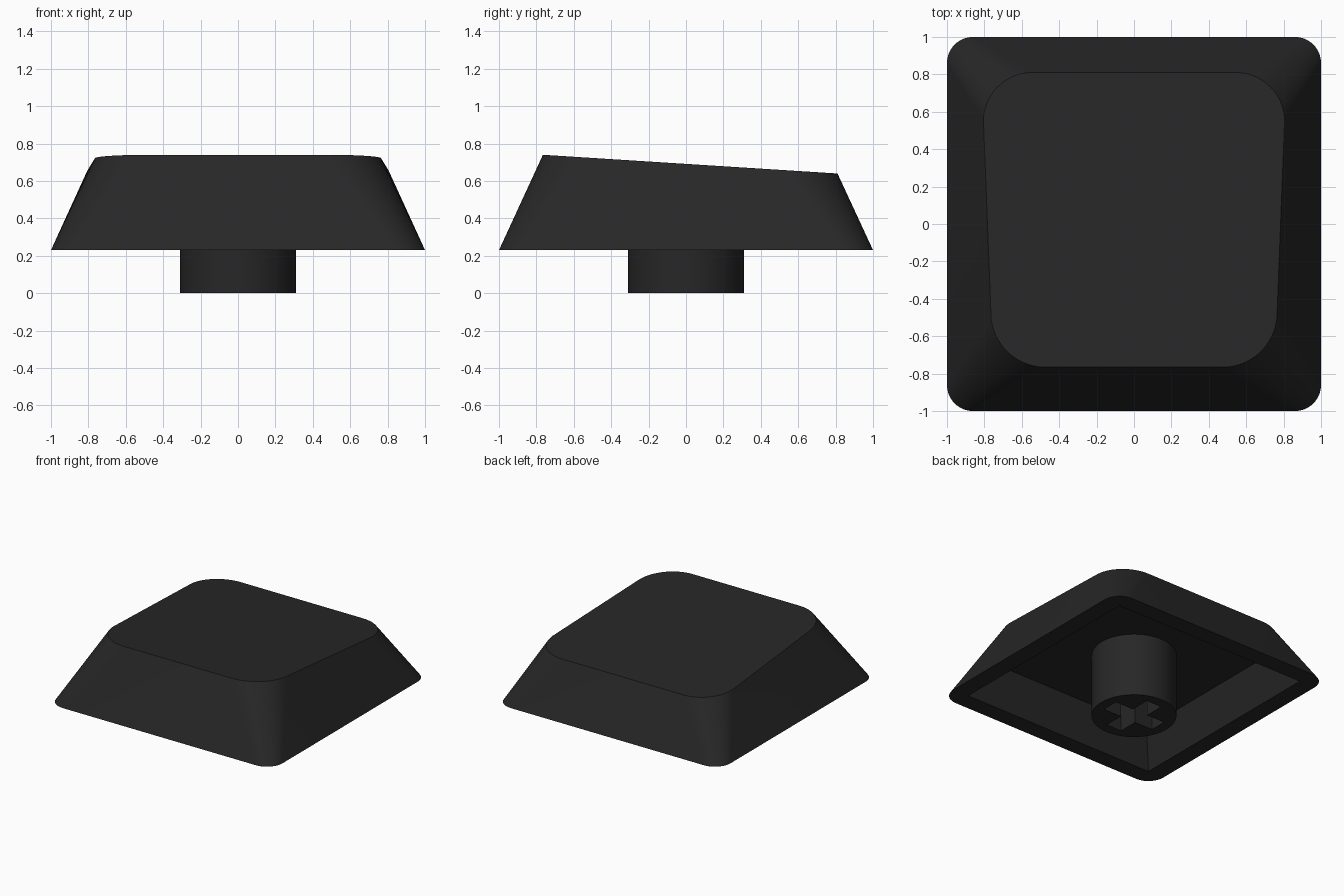
import bpy, bmesh, math

if "Cube" in bpy.data.objects:
    bpy.data.objects.remove(bpy.data.objects["Cube"])

black = bpy.data.materials.new("black plastic")
black.diffuse_color = (0.02, 0.02, 0.02, 1)
black.use_nodes = True
black.node_tree.nodes["Principled BSDF"].inputs["Base Color"].default_value = black.diffuse_color

BASE_Z, CEILING_Z = 0.23, 0.51


def outline(y0, y1, front_w, back_w, front_r, back_r, height, steps=14):
    """Rounded quad, counter-clockwise from the back right corner."""
    corners = [(back_w - back_r, y1 - back_r, back_r, 0),
               (back_r - back_w, y1 - back_r, back_r, 90),
               (front_r - front_w, y0 + front_r, front_r, 180),
               (front_w - front_r, y0 + front_r, front_r, 270)]
    pts = []
    for cx, cy, r, start in corners:
        for i in range(steps + 1):
            a = math.radians(start + 90 * i / steps)
            x, y = cx + r * math.cos(a), cy + r * math.sin(a)
            pts.append((x, y, height(y)))
    return pts


def loft(name, lower, upper):
    """Closed solid between two matching outlines."""
    bm = bmesh.new()
    lo = [bm.verts.new(p) for p in lower]
    hi = [bm.verts.new(p) for p in upper]
    n = len(lo)
    for i in range(n):
        j = (i + 1) % n
        bm.faces.new((lo[i], lo[j], hi[j], hi[i]))
    bm.faces.new(lo[::-1])
    bm.faces.new(hi)
    mesh = bpy.data.meshes.new(name)
    bm.to_mesh(mesh)
    bm.free()
    mesh.materials.append(black)
    obj = bpy.data.objects.new(name, mesh)
    bpy.context.collection.objects.link(obj)
    return obj


def square(h, z):
    return [(h, h, z), (-h, h, z), (-h, -h, z), (h, -h, z)]


def cross(arm, half, z):
    quarter = [(arm, half), (half, half), (half, arm)]
    pts = []
    for k in range(4):
        c, s = [(1, 0), (0, 1), (-1, 0), (0, -1)][k]
        # the last point of each quarter starts the next arm's end
        pts += [(c * x - s * y, s * x + c * y, z) for x, y in quarter]
    return pts


def carve(obj, cutter):
    cutter.hide_render = True
    mod = obj.modifiers.new("carve", 'BOOLEAN')
    mod.operation, mod.solver, mod.object = 'DIFFERENCE', 'EXACT', cutter
    bpy.context.view_layer.objects.active = obj
    bpy.ops.object.modifier_apply(modifier=mod.name)
    bpy.data.objects.remove(cutter)


def smooth(obj):
    bpy.ops.object.select_all(action='DESELECT')
    obj.select_set(True)
    bpy.context.view_layer.objects.active = obj
    bpy.ops.object.shade_smooth_by_angle(angle=math.radians(30))


# Cap shell: tapered sides, top plane sloping down to the back
shell = loft("cap_shell",
             outline(-1, 1, 1, 1, 0.14, 0.14, lambda y: BASE_Z),
             outline(-0.765, 0.81, 0.765, 0.805, 0.29, 0.26,
                     lambda y: 0.74 - 0.1 * (y + 0.765) / 1.575))
# Hollow underside with straight corners, extended a little below the rim
carve(shell, loft("cavity_cutter", square(0.879, BASE_Z - 0.05),
                  square(0.75, CEILING_Z)))
smooth(shell)

# Round stem under the cap, with a cross-shaped socket
ring = [(0.31 * math.cos(t * math.tau / 64), 0.31 * math.sin(t * math.tau / 64))
        for t in range(64)]
stem = loft("stem", [(x, y, 0) for x, y in ring],
            [(x, y, CEILING_Z + 0.01) for x, y in ring])
carve(stem, loft("socket_cutter", cross(0.228, 0.068, -0.05),
                 cross(0.228, 0.068, 0.42)))
smooth(stem)
